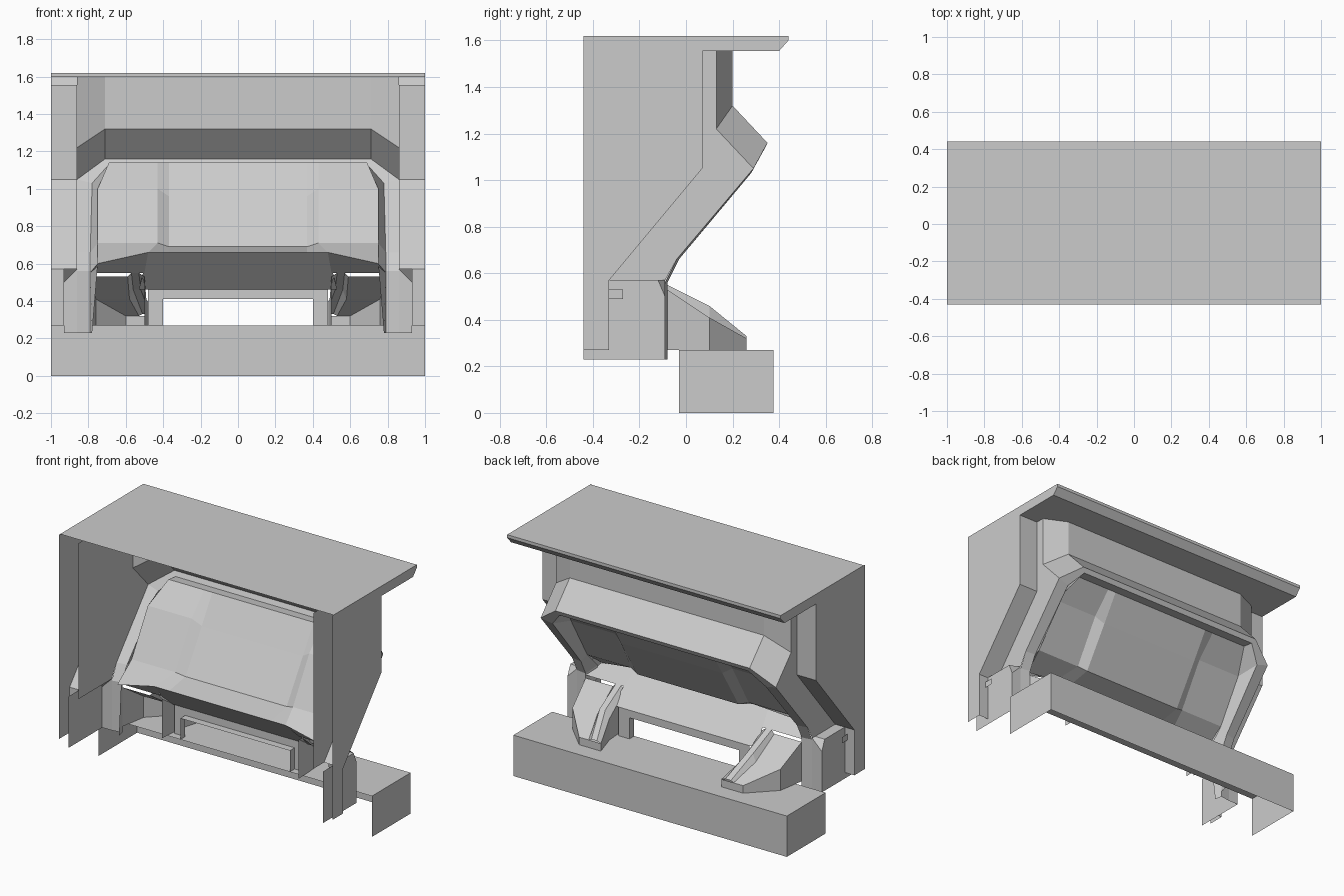
import bpy


def make(name, verts, faces, mirror=True):
    me = bpy.data.meshes.new(name)
    me.from_pydata(verts, [], faces)
    me.update()
    ob = bpy.data.objects.new(name, me)
    bpy.context.collection.objects.link(ob)
    if mirror:
        m = ob.modifiers.new("Mirror", 'MIRROR')
        m.use_axis[0] = True
        m.merge_threshold = 0.0005
    return ob


def sheet(name, *rows):
    """Skin neighbouring rows of points with quads."""
    n = len(rows[0])
    verts = [p for r in rows for p in r]
    faces = [(i * n + j, i * n + j + 1, (i + 1) * n + j + 1, (i + 1) * n + j)
             for i in range(len(rows) - 1) for j in range(n - 1)]
    return make(name, verts, faces)


def at_x(x, profile):
    return [(x, y, z) for y, z in profile]


def strip(name, profile, x0, x1):
    return sheet(name, at_x(x0, profile), at_x(x1, profile))


def plate(name, profile, x):
    return make(name, at_x(x, profile), [tuple(range(len(profile)))])


# roof slab, open at the front
roof = [(-.43, 1.62), (.44, 1.62), (.44, 1.60), (.40, 1.555), (.07, 1.555)]
strip("roof", roof, 0, 1)

# outer side walls with their stepped rear edge
edge = [(.07, 1.555), (.07, 1.05), (-.33, .57), (-.33, .27)]
plate("outer_wall", [(-.44, 1.62), (-.44, .27)] + edge[::-1] + roof[1:4][::-1], 1)
strip("upper_wall_return", edge[:3], 1, .86)
strip("lower_wall_return", edge[2:], 1, .93)

# inner side walls, stepping outwards near the floor
plate("inner_wall", [(-.44, 1.6), (-.44, .57), (-.09, .57), (-.04, .66),
                     (.29, 1.05), (.13, 1.22), (.13, 1.6)], .86)
plate("foot_wall", [(-.44, .57), (-.44, .23), (-.09, .23), (-.09, .5), (-.12, .57)], .93)
strip("foot_lid", [(-.33, .57), (-.12, .57)], .86, .93)
make("foot_flange", [(.93, -.09, .23), (.86, -.09, .23), (.86, -.09, .57), (.93, -.09, .5),
                     (.93, -.12, .57), (.86, -.12, .57)], [(0, 1, 2, 3), (2, 5, 4, 3)])
sheet("foot_tab", [(.95, -.33, .49), (.95, -.27, .49)], [(.95, -.33, .53), (.95, -.27, .53)])

# upper back panel with angled sides
back = [(0, .2), (.71, .2), (.86, .13)]
sheet("upper_panel", [(x, y, 1.6) for x, y in back],
      [(0, .2, 1.32), (.71, .2, 1.32), (.86, .13, 1.22)])

# sloped hood and the frame around the recess
frame_out = [(0, .35, 1.16), (.71, .35, 1.16), (.86, .29, 1.05), (.86, -.04, .66),
             (.86, -.09, .56), (.86, -.09, .23)]
frame_in = [(0, .335, 1.13), (.69, .335, 1.13), (.78, .28, 1.03), (.79, -.03, .66),
            (.79, -.08, .56), (.79, -.08, .23)]
recess = [(0, .26, 1.14), (.69, .26, 1.14), (.75, .13, 1.0), (.75, -.04, .71),
          (.75, -.15, .60), (.78, -.13, .23)]
sheet("hood", [(0, .2, 1.32), (.71, .2, 1.32), (.86, .13, 1.22)], frame_out[:3])
sheet("recess_frame", frame_out, frame_in, recess)

# recessed panel, raised in the middle, with a ledge running back below it
side = [(.26, 1.14), (.13, 1.0), (-.04, .71)]
middle = [(.26, 1.14), (.15, .96), (-.02, .69)]
sheet("recessed_panel", at_x(0, middle), at_x(.37, middle), at_x(.43, side),
      [(.69, .26, 1.14), (.75, .13, 1.0), (.75, -.04, .71)])
sheet("panel_ledge", [(0, -.02, .69), (.37, -.02, .69), (.43, -.04, .71), (.75, -.04, .71)],
      [(0, -.19, .66), (.37, -.19, .66), (.48, -.19, .66), (.75, -.19, .60)])
sheet("side_shelf", [(.48, -.19, .66), (.75, -.19, .60)], [(.50, -.08, .55), (.79, -.08, .55)])

# sloping shelf under the panel
sheet("shelf", [(0, -.19, .66), (.48, -.19, .66)], [(0, .02, .46), (.53, .02, .46)])

# surround of the central opening
sheet("opening_frame", [(0, .02, .46), (.48, .02, .46), (.48, .02, .27)],
      [(0, .02, .41), (.40, .02, .41), (.40, .02, .27)],
      [(0, -.03, .41), (.40, -.03, .41), (.40, -.03, .27)])

# ramps either side of the opening: ribbed cross-sections skinned down to the floor
def ramp_section(x0, x1, y, z, rib):
    return [(x0, y, .27), (x0, y, z), (x0 + .03, y, z + rib), (x0 + .07, y, z + rib),
            (x0 + .09, y, z), (x1, y, z), (x1, y, .27)]

sheet("ramp", ramp_section(.50, .79, -.08, .53, .02),
      ramp_section(.49, .76, .1, .41, .05),
      ramp_section(.44, .60, .26, .32, .01))
make("ramp_end", at_x(.44, [(.26, .27), (.26, .32)]) + at_x(.60, [(.26, .32), (.26, .27)]),
     [(0, 1, 2, 3)])

# base box, open below and at the front
strip("base", [(-.03, .27), (.375, .27), (.375, 0)], 0, 1)
plate("base_end", [(-.03, 0), (.375, 0), (.375, .27), (-.03, .27)], 1)
